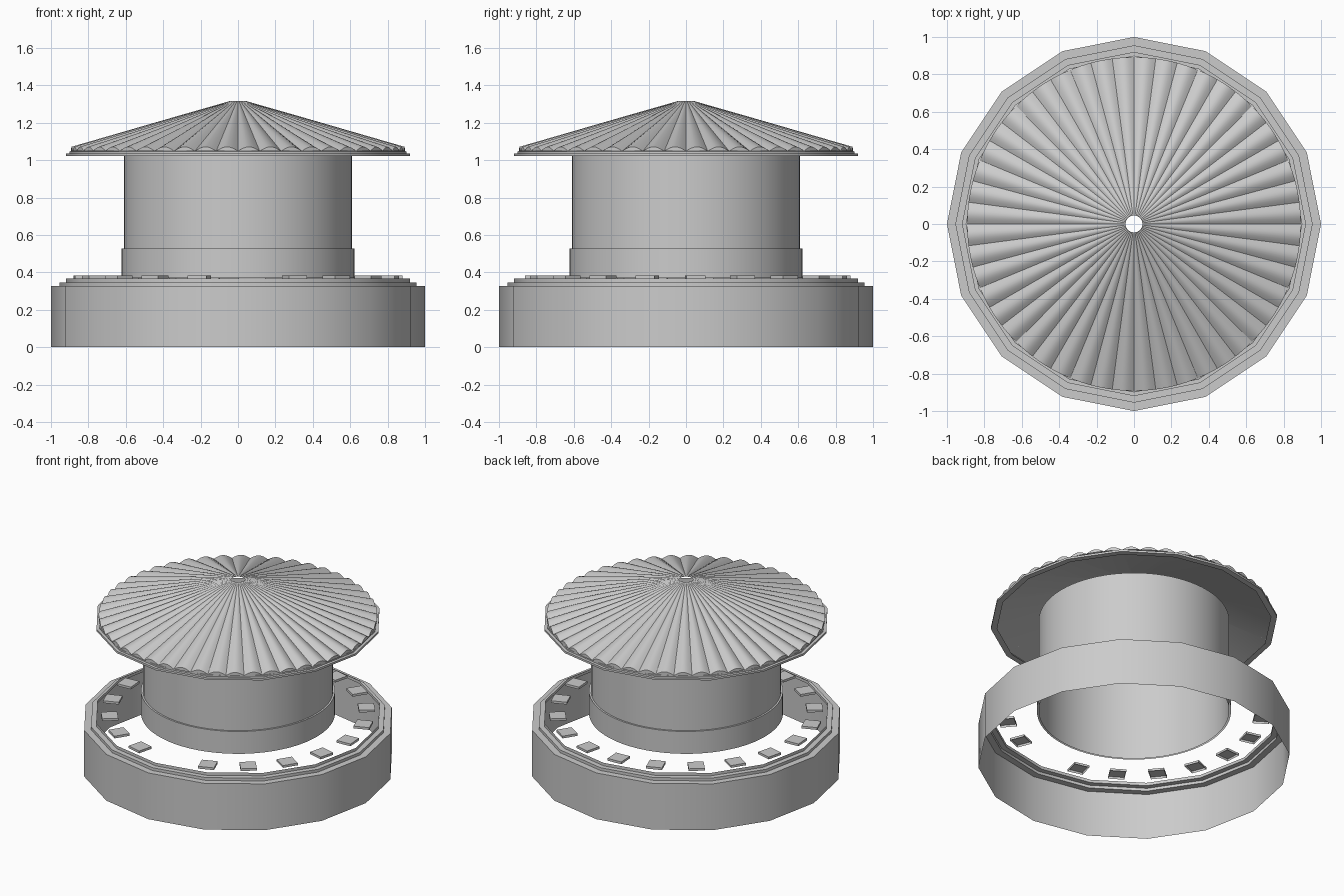
import bpy, bmesh
from math import sin, cos, pi, radians

if "Cube" in bpy.data.objects:
    bpy.data.objects.remove(bpy.data.objects["Cube"])


def finish(name, bm, angle=35):
    me = bpy.data.meshes.new(name)
    bm.to_mesh(me)
    bm.free()
    ob = bpy.data.objects.new(name, me)
    bpy.context.collection.objects.link(ob)
    bpy.ops.object.select_all(action='DESELECT')
    ob.select_set(True)
    bpy.context.view_layer.objects.active = ob
    bpy.ops.object.shade_smooth_by_angle(angle=radians(angle))
    return ob


def sweep(name, sides, rows, point, angle=35):
    """Closed loops of points joined into a sheet; point(row, a) gives a position."""
    bm = bmesh.new()
    loops = [[bm.verts.new(point(r, i)) for i in range(sides)] for r in rows]
    for lo, hi in zip(loops, loops[1:]):
        for i in range(sides):
            j = (i + 1) % sides
            bm.faces.new((lo[i], lo[j], hi[j], hi[i]))
    return finish(name, bm, angle)


def lathe(name, profile, sides):
    def point(p, i):
        a = 2 * pi * i / sides
        return p[0] * cos(a), p[0] * sin(a), p[1]
    # each profile point is (radius, height)
    return sweep(name, sides, profile, point)


# Open sixteen-sided base with a stepped rim
lathe("base_ring", [(1, 0), (1, .327), (.955, .327), (.955, .347),
                    (.92, .347), (.92, .368)], 16)

# Round body and the collar at its foot
lathe("body", [(.61, .37), (.61, 1.04)], 64)
lathe("collar", [(.622, .37), (.622, .528), (.61, .528)], 64)

# Sixteen-sided roof sheet with a stepped rim and a hole at the peak
lathe("roof_sheet", [(.88, 1.022), (.92, 1.022), (.92, 1.036), (.9, 1.036),
                     (.9, 1.046), (.045, 1.312)], 16)

# Rounded ribs running up the roof
RIBS, STEPS = 48, 8


def rib_point(row, i):
    r, lift = row
    a = 2 * pi * i / (RIBS * STEPS)
    bump = abs(sin(pi * i / STEPS))
    z = 1.315 - (r - .045) * .315 + lift * bump * r
    return r * cos(a), r * sin(a), z


sweep("roof_ribs", RIBS * STEPS,
      [(.892, 0), (.892, .026), (.6, .026), (.3, .026), (.14, .022), (.045, .01)],
      rib_point, 40)

# Small open-bottomed pads around the base, one place left empty at the front
bm = bmesh.new()
for k in range(20):
    if k == 15:
        continue
    a = radians(3.5 + 18 * k)
    quads = []
    for z in (.368, .384):
        quad = []
        for u, v in ((-1, -1), (1, -1), (1, 1), (-1, 1)):
            x, y = .825 + u * .052, v * .052
            quad.append(bm.verts.new((x * cos(a) - y * sin(a),
                                      x * sin(a) + y * cos(a), z)))
        quads.append(quad)
    low, top = quads
    bm.faces.new(top)
    for i in range(4):
        j = (i + 1) % 4
        bm.faces.new((low[i], low[j], top[j], top[i]))
finish("base_pads", bm)
